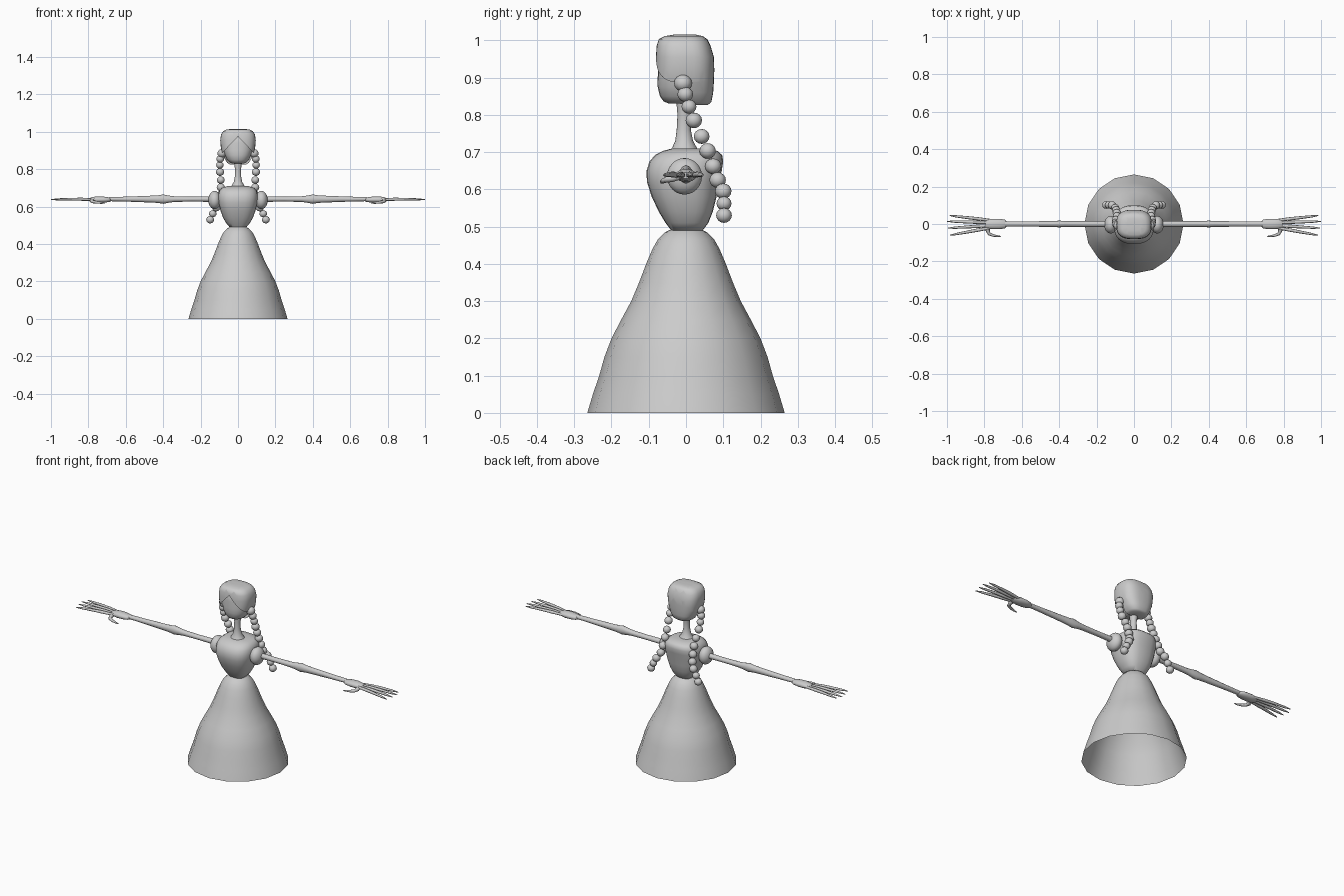
import bpy, bmesh, math
from mathutils import Vector

if "Cube" in bpy.data.objects:
    bpy.data.objects.remove(bpy.data.objects["Cube"])


def finish(name, bm, angle=50):
    bmesh.ops.recalc_face_normals(bm, faces=bm.faces)
    me = bpy.data.meshes.new(name)
    bm.to_mesh(me)
    bm.free()
    ob = bpy.data.objects.new(name, me)
    bpy.context.collection.objects.link(ob)
    bpy.ops.object.select_all(action='DESELECT')
    ob.select_set(True)
    bpy.context.view_layer.objects.active = ob
    bpy.ops.object.shade_smooth_by_angle(angle=math.radians(angle))
    return ob


def skin(bm, rings, cap=True):
    for a, b in zip(rings, rings[1:]):
        n = len(a)
        for i in range(n):
            j = (i + 1) % n
            bm.faces.new((a[i], a[j], b[j], b[i]))
    if cap:
        bm.faces.new(rings[0])
        bm.faces.new(rings[-1])


def loft(sections, n=24, p=2.0, cap=True):
    """Stack of superellipse rings: (z, half width x, y front, y back)."""
    bm = bmesh.new()
    rings = []
    for z, rx, y0, y1 in sections:
        cy, ry = (y0 + y1) / 2, (y1 - y0) / 2
        ring = []
        for i in range(n):
            t = 2 * math.pi * i / n
            c, s = math.cos(t), math.sin(t)
            ring.append(bm.verts.new((
                rx * math.copysign(abs(c) ** (2 / p), c),
                cy + ry * math.copysign(abs(s) ** (2 / p), s), z)))
        rings.append(ring)
    skin(bm, rings, cap)
    return bm


def tube(name, pts, side, n=10):
    """Round limb along a path of (x, y, z, radius y, radius z)."""
    bm = bmesh.new()
    P = [Vector(q[:3]) for q in pts]
    rings = []
    for k, q in enumerate(pts):
        t = (P[min(k + 1, len(P) - 1)] - P[max(k - 1, 0)]).normalized()
        w = Vector((0, 0, 1))
        u = w.cross(t).normalized()
        ring = []
        for i in range(n):
            a = 2 * math.pi * i / n
            v = P[k] + u * q[3] * math.cos(a) + w * q[4] * math.sin(a)
            v.x *= side
            ring.append(bm.verts.new(v))
        rings.append(ring)
    skin(bm, rings)
    return finish(name, bm)


def ball(name, loc, scale, seg=16):
    bm = bmesh.new()
    bmesh.ops.create_uvsphere(bm, u_segments=seg, v_segments=seg // 2 + 2, radius=1)
    for v in bm.verts:
        v.co = Vector(loc) + Vector(v.co[i] * scale[i] for i in range(3))
    return finish(name, bm)


# Skirt: open at the hem
skirt = [(0, .265), (.05, .25), (.1, .233), (.15, .219), (.2, .2), (.25, .174), (.3, .147),
         (.35, .126), (.4, .107), (.44, .09), (.465, .076), (.485, .056), (.495, .035)]
finish("skirt", loft([(z, r, -r, r) for z, r in skirt], n=16, cap=False))

# Bodice
finish("bodice", loft([
    (.49, .045, -.04, .045), (.51, .062, -.055, .06), (.54, .08, -.073, .072),
    (.58, .094, -.092, .082), (.62, .104, -.105, .088), (.65, .107, -.106, .096),
    (.675, .104, -.098, .1), (.692, .096, -.083, .097), (.703, .08, -.062, .085),
    (.709, .055, -.04, .05)], p=2.6))

# Neck
finish("neck", loft([
    (.69, .05, -.05, .045), (.71, .036, -.038, .03), (.73, .023, -.029, .019),
    (.76, .017, -.025, .013), (.8, .016, -.023, .013), (.825, .02, -.025, .018),
    (.86, .022, -.028, .02)], n=16))

# Head
finish("head", loft([
    (.83, .03, -.045, .03), (.836, .045, -.06, .045), (.85, .059, -.07, .055),
    (.875, .07, -.076, .06), (.9, .077, -.076, .062), (.94, .081, -.074, .062),
    (.98, .078, -.07, .055), (.995, .06, -.055, .04)], p=2.3))

# Hair shell, cut to a parted fringe at the front
bm = loft([
    (.826, .045, -.04, .058), (.834, .058, -.055, .068), (.86, .074, -.074, .073),
    (.89, .086, -.081, .075), (.92, .092, -.082, .076), (.955, .095, -.081, .075),
    (.985, .091, -.079, .066), (1.003, .079, -.073, .057), (1.011, .064, -.058, .046),
    (1.015, .04, -.035, .028)], n=32, p=2.8)
slope, apex = 1.05, .975
planes = [((0, 0, 0), (0, 1, 0)), ((0, 0, apex), (slope, 0, 1)), ((0, 0, apex), (-slope, 0, 1))]
for co, no in planes:
    bmesh.ops.bisect_plane(bm, geom=bm.verts[:] + bm.edges[:] + bm.faces[:],
                           plane_co=co, plane_no=no)
gone = []
for f in bm.faces:
    c = f.calc_center_median()
    if c.y < -1e-4 and c.z < apex - slope * abs(c.x):
        gone.append(f)
bmesh.ops.delete(bm, geom=gone, context='FACES')
hair = finish("hair", bm)

# Braid path (x, y, z, bead radius)
braid = [(.086, -.008, .885, .024), (.095, -.002, .855, .021), (.097, .008, .822, .02),
         (.096, .021, .785, .022), (.092, .042, .742, .021), (.092, .058, .703, .022),
         (.095, .073, .662, .022), (.1, .085, .625, .022), (.117, .1, .595, .022),
         (.135, .102, .562, .02), (.149, .102, .53, .021)]

# Arm along x, hand, fingers
Z = .637
arm = [(.13, .015, .015), (.25, .015, .013), (.34, .015, .015), (.37, .016, .019),
       (.4, .018, .025), (.43, .016, .02), (.47, .015, .018), (.6, .014, .013),
       (.69, .014, .011)]
palm = [(.68, .012, .01), (.692, .024, .013), (.72, .028, .017), (.755, .028, .018),
        (.785, .025, .013), (.795, .018, .008)]
fingers = [(.02, .045, .985), (.007, .014, 1.0), (-.008, -.022, .995), (-.02, -.06, .985)]

for s, side in ((1, "left"), (-1, "right")):
    ball(side + "_sleeve_puff", (s * .125, -.004, .635), (.034, .047, .049), 20)
    tube(side + "_arm", [(x, 0, Z + .003, a, b) for x, a, b in arm], s, 12)
    tube(side + "_palm", [(x, 0, Z, a, b) for x, a, b in palm], s, 14)
    for k, (y0, y1, x1) in enumerate(fingers):
        prof = [(0, .007), (.3, .009), (.55, .008), (.85, .006), (1, .002)]
        tube(f"{side}_finger_{k + 1}",
             [(.765 + (x1 - .765) * t, y0 + (y1 - y0) * t, Z + .003 * math.sin(3 * t), r, r * .9)
              for t, r in prof], s, 8)
    tube(side + "_thumb", [
        (.778, -.012, Z, .012, .01), (.782, -.035, .63, .011, .01), (.775, -.052, .626, .009, .008),
        (.755, -.061, .623, .007, .007), (.73, -.065, .62, .005, .005),
        (.712, -.066, .618, .002, .002)], s, 8)
    for k, (x, y, z, r) in enumerate(braid):
        ball(f"{side}_braid_bead_{k + 1}", (s * x, y, z), (r, r, r * .95), 12)
